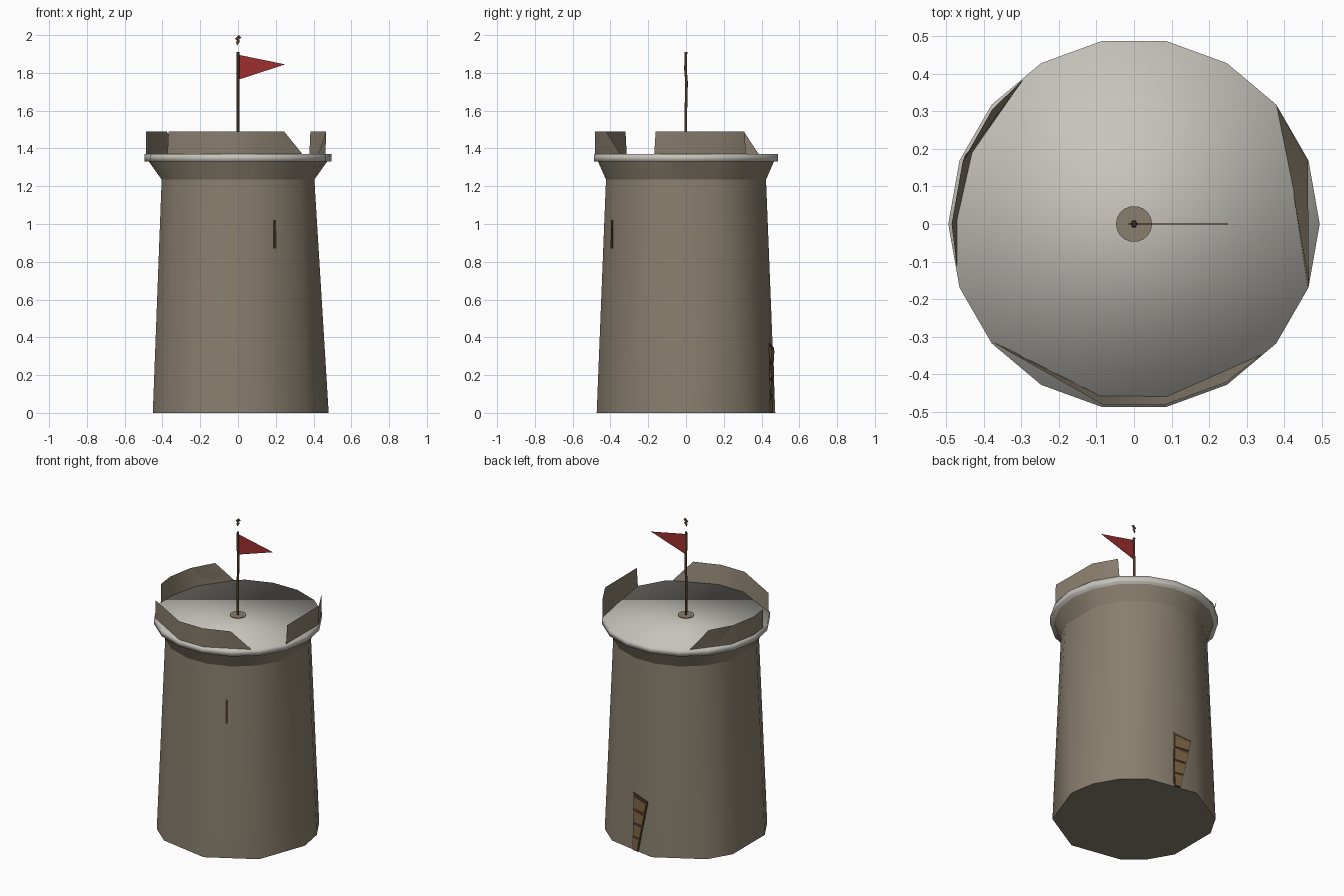
import bpy, bmesh
from math import radians, sin, cos, pi
from mathutils import Vector

cube = bpy.data.objects.get("Cube")
if cube:
    bpy.data.objects.remove(cube, do_unlink=True)


def material(name, rgb):
    m = bpy.data.materials.new(name)
    m.use_nodes = True
    m.diffuse_color = (*rgb, 1)
    m.node_tree.nodes["Principled BSDF"].inputs["Base Color"].default_value = (*rgb, 1)
    return m


stone = material("warm_stone", (0.25, 0.21, 0.155))
pale = material("pale_stone", (0.57, 0.55, 0.50))
wood = material("brown_wood", (0.21, 0.13, 0.06))
dark = material("dark_wood", (0.07, 0.042, 0.022))
red = material("red_cloth", (0.34, 0.028, 0.028))


def finish(bm, name, mat, angle=None):
    """Turn a bmesh into a named object with one colour."""
    bmesh.ops.recalc_face_normals(bm, faces=bm.faces)
    mesh = bpy.data.meshes.new(name)
    bm.to_mesh(mesh)
    bm.free()
    mesh.materials.append(mat)
    ob = bpy.data.objects.new(name, mesh)
    bpy.context.collection.objects.link(ob)
    if angle:
        bpy.ops.object.select_all(action='DESELECT')
        ob.select_set(True)
        bpy.context.view_layer.objects.active = ob
        bpy.ops.object.shade_smooth_by_angle(angle=radians(angle))
    return ob


def polar(deg, r, z):
    return Vector((r * cos(radians(deg)), r * sin(radians(deg)), z))


def hull(name, mat, rings, angle):
    """Convex solid through rings given as (angles, radius, height)."""
    bm = bmesh.new()
    for angles, r, z in rings:
        for a in angles:
            bm.verts.new(polar(a, r, z))
    bmesh.ops.convex_hull(bm, input=bm.verts)
    bmesh.ops.dissolve_limit(bm, angle_limit=0.01, verts=bm.verts, edges=bm.edges)
    return finish(bm, name, mat, angle)


def plate(name, mat, points, place, depth):
    """Thin extruded outline; place(u, v, d) maps it into the model."""
    bm = bmesh.new()
    back = [bm.verts.new(place(u, v, 0)) for u, v in points]
    front = [bm.verts.new(place(u, v, depth)) for u, v in points]
    bm.faces.new(back[::-1])
    bm.faces.new(front)
    n = len(points)
    for i in range(n):
        j = (i + 1) % n
        bm.faces.new((back[i], back[j], front[j], front[i]))
    return finish(bm, name, mat)


def on_wall(deg):
    """Placement on the sloping flat of the tower wall facing deg."""
    def place(s, z, d):
        return polar(deg, 0.45 - 0.017 * z + d, z) + polar(deg + 90, s, 0)
    return place


def upright(u, v, d):
    return Vector((u, d - 0.001, v))


# Tower body, corbel and roof slab
full = range(0, 360, 20)
base = (0, 20, 40, 60, 100, 140, 160, 200, 220, 240, 280, 320)
neck = [a for a in full if a not in (0, 180)]
hull("tower_body", stone, [(base, 0.48, 0), (neck, 0.43, 1.24)], 35)
hull("corbel", stone, [(neck, 0.43, 1.235), (full, 0.475, 1.335)], 40)
hull("roof_slab", pale, [(full, 0.495, 1.33), (full, 0.495, 1.37)], 180)


# Parapet walls: upright outer face, inner face sloping to a chord
def parapet(name, top, foot, r, pull):
    bm = bmesh.new()
    t = [polar(a, r, 1.49) for a in top]
    b = [polar(a, r, 1.365) for a in foot]
    n = len(b) - 1
    c = [p.lerp(b[0].lerp(b[-1], i / n), pull) for i, p in enumerate(b)]
    tops, outer, inner = ([bm.verts.new(p) for p in row] for row in (t, b, c))
    for i in range(n):
        bm.faces.new((outer[i], outer[i + 1], tops[i + 1], tops[i]))
        bm.faces.new((tops[i], tops[i + 1], inner[i + 1], inner[i]))
    bmesh.ops.remove_doubles(bm, verts=bm.verts, dist=0.0005)
    finish(bm, name, stone, 40)


parapet("parapet_east", (-19, 20, 39), (-20, 20, 40), 0.493, 0.9)
parapet("parapet_front", (221, 260, 280, 300), (220, 260, 280, 315), 0.488, 0.15)
parapet("parapet_west", (141, 160, 180, 194), (127, 158, 180, 194), 0.486, 0.2)

# Flagpole with its foot, slightly crooked
hull("pole_foot", stone, [(full, 0.048, 1.365), (full, 0.048, 1.374)], 40)
bm = bmesh.new()
levels = [(0, 1.37), (-0.002, 1.55), (0.003, 1.75), (-0.003, 1.82), (0, 1.91)]
rings = [[bm.verts.new(polar(60 * k, 0.008, z) + Vector((0, y, 0)))
          for k in range(6)] for y, z in levels]
for lo, hi in zip(rings, rings[1:]):
    for k in range(6):
        j = (k + 1) % 6
        bm.faces.new((lo[k], lo[j], hi[j], hi[k]))
bm.faces.new(rings[0][::-1])
bm.faces.new(rings[-1])
finish(bm, "flagpole", dark, 70)

# Pennant and small jagged finial
plate("pennant", red, [(0.005, 1.765), (0.25, 1.845), (0.005, 1.895)], upright, 0.002)
plate("finial", dark, [(-0.004, 1.945), (0.012, 1.97), (0.002, 1.974), (0.018, 1.988),
                       (0.004, 2.0), (-0.016, 1.98), (-0.002, 1.968), (-0.012, 1.964)],
      upright, 0.002)

# Arrow slit
plate("arrow_slit", dark, [(-0.034, 0.87), (-0.02, 0.87), (-0.02, 1.02), (-0.034, 1.02)],
      on_wall(300), 0.006)

# Back door: dark board with wooden panels narrowing to the ground
wall = on_wall(80)
plate("door_board", dark, [(0.01, 0), (0.055, 0), (0.13, 0.345), (0.01, 0.37)], wall, 0.005)
for i in range(4):
    lo, hi = 0.008 + 0.088 * i, 0.084 + 0.088 * i
    edge = lambda z: 0.05 + 0.215 * z
    drop = 0.018 * i / 3
    plate("door_panel_%d" % (i + 1), wood,
          [(0.016, lo), (edge(lo), lo), (edge(hi - drop), hi - drop), (0.016, hi)],
          wall, 0.009)
